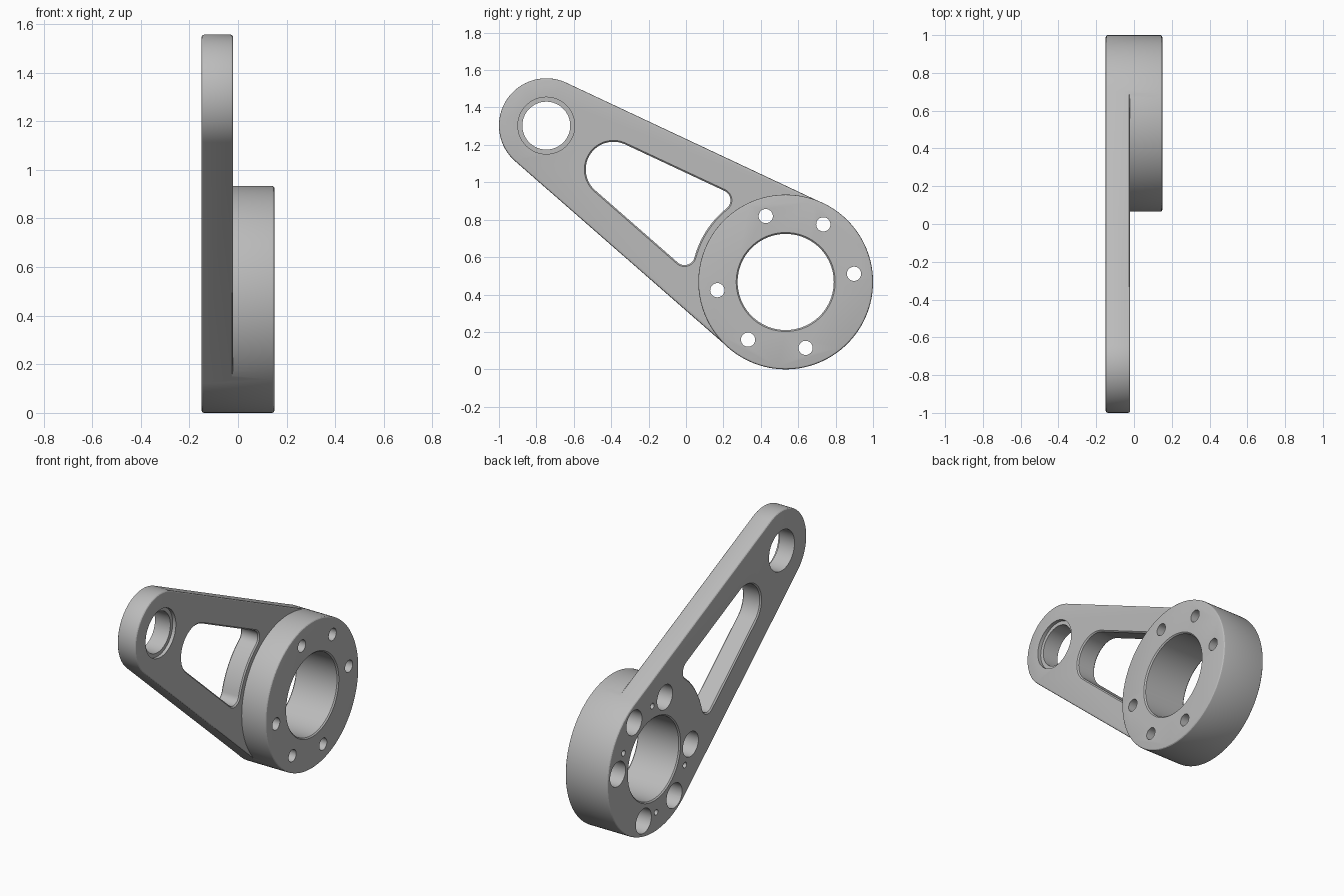
import bpy, bmesh
from math import sin, cos, asin, acos, pi, radians, hypot, atan2

if "Cube" in bpy.data.objects:
    bpy.data.objects.remove(bpy.data.objects["Cube"], do_unlink=True)

# Main layout, in the y-z plane
HUB, HUB_R = (0.533, 0.467), 0.467
TIP, TIP_R = (-0.747, 1.303), 0.253
BACK, ARM_FACE, HUB_FACE = -0.15, -0.02, 0.15
SPAN = hypot(TIP[0] - HUB[0], TIP[1] - HUB[1])
AXIS = atan2(TIP[1] - HUB[1], TIP[0] - HUB[0])
TAPER = asin((HUB_R - TIP_R) / SPAN)
SIDE = pi / 2 - TAPER
EDGE = 0.011

metal = bpy.data.materials.new("light_grey_metal")
metal.use_nodes = True
grey = (0.5, 0.5, 0.5, 1)
metal.diffuse_color = grey
metal.node_tree.nodes["Principled BSDF"].inputs["Base Color"].default_value = grey


def polar(centre, radius, angle):
    return (centre[0] + radius * cos(angle), centre[1] + radius * sin(angle))


def arc(centre, radius, start, end, steps):
    return [polar(centre, radius, start + (end - start) * i / steps)
            for i in range(steps + 1)]


def circle(centre, radius, steps=96):
    return arc(centre, radius, 0, 2 * pi, steps)[:-1]


def arm_outline(grow):
    # Two arcs joined by tangent sides
    return (arc(HUB, HUB_R - 0.001 + grow, AXIS + SIDE, AXIS + 2 * pi - SIDE, 64)
            + arc(TIP, TIP_R + grow, AXIS - SIDE, AXIS + SIDE, 48))


def slot_outline(grow):
    # Round end, two filleted corners and a concave side around the hub
    end_t, end_r, hub_gap, fillet = 1.1, 0.148, 0.505, 0.055
    side_dist = end_r + end_t * sin(TAPER)
    reach = hub_gap + fillet
    turn = SIDE - acos((side_dist - fillet) / reach)
    r = fillet + grow
    return (arc(polar(HUB, end_t, AXIS), end_r + grow, AXIS - SIDE, AXIS + SIDE, 32)
            + arc(polar(HUB, reach, AXIS + turn), r, AXIS + SIDE, AXIS + turn + pi, 14)
            + arc(HUB, hub_gap - grow, AXIS + turn, AXIS - turn, 14)[1:-1]
            + arc(polar(HUB, reach, AXIS - turn), r,
                  AXIS - turn + pi, AXIS + 2 * pi - SIDE, 14))


def loft(name, sections):
    # Skin a stack of matching outlines along x
    bm = bmesh.new()
    rings = [[bm.verts.new((x, y, z)) for y, z in outline] for x, outline in sections]
    for a, b in zip(rings, rings[1:]):
        for i in range(len(a)):
            j = (i + 1) % len(a)
            bm.faces.new((a[i], a[j], b[j], b[i]))
    bm.faces.new(rings[0][::-1])
    bm.faces.new(rings[-1])
    bmesh.ops.recalc_face_normals(bm, faces=bm.faces)
    mesh = bpy.data.meshes.new(name)
    bm.to_mesh(mesh)
    bm.free()
    mesh.materials.append(metal)
    obj = bpy.data.objects.new(name, mesh)
    bpy.context.collection.objects.link(obj)
    return obj


def rounded(name, outline, x0, x1):
    # Solid with softly rounded rims
    steps = [(EDGE * (1 - sin(a)), EDGE * (cos(a) - 1))
             for a in (radians(d) for d in (90, 60, 30, 0))]
    steps = [(EDGE - EDGE * cos(a), EDGE * (sin(a) - 1))
             for a in (radians(d) for d in (0, 30, 60, 90))]
    return loft(name, [(x0 + d, outline(g)) for d, g in steps]
                + [(x1 - d, outline(g)) for d, g in reversed(steps)])


def flared(name, outline, x0, x1):
    # Cutter that breaks the rims of the opening
    e = EDGE * 0.7
    return loft(name, [(x0 - 0.05, outline(e)), (x0, outline(e)), (x0 + e, outline(0)),
                       (x1 - e, outline(0)), (x1, outline(e)), (x1 + 0.05, outline(e))])


def drill(name, centre, profile, steps=40):
    return loft(name, [(x, circle(centre, r, steps)) for x, r in profile])


def combine(target, tool, operation):
    tool.hide_render = True
    mod = target.modifiers.new("cut", "BOOLEAN")
    mod.operation, mod.solver, mod.object = operation, "EXACT", tool
    bpy.context.view_layer.objects.active = target
    bpy.ops.object.modifier_apply(modifier=mod.name)
    bpy.data.objects.remove(tool, do_unlink=True)


# Solid body: thick hub and thin tapered arm
body = rounded("lever_arm", lambda g: circle(HUB, HUB_R + g, 128), BACK, HUB_FACE)
combine(body, rounded("arm", arm_outline, BACK, ARM_FACE), "UNION")

# Hub bore, weight-saving slot and stepped pivot hole
cutters = [
    flared("bore", lambda g: circle(HUB, 0.257 + g), BACK, HUB_FACE),
    flared("slot", slot_outline, BACK, ARM_FACE),
    drill("pivot", TIP, [(-0.2, 0.128), (-0.042, 0.128), (-0.042, 0.152), (0.1, 0.152)], 64),
]
# Counterbored bolt holes and small dowel holes, mirrored about the arm axis
for side in (-1, 1):
    for deg in (40, 90, 140):
        spot = polar(HUB, 0.368, AXIS + side * radians(deg))
        cutters.append(drill("bolt", spot, [(-0.2, 0.078), (0.0, 0.078),
                                            (0.0, 0.038), (0.2, 0.038)]))
    for deg in (60, 120):
        spot = polar(HUB, 0.345, AXIS + side * radians(deg))
        cutters.append(drill("dowel", spot, [(-0.2, 0.018), (-0.05, 0.018)], 20))
for cutter in cutters:
    combine(body, cutter, "DIFFERENCE")

# Smooth walls, crisp rims
bpy.ops.object.select_all(action="DESELECT")
body.select_set(True)
bpy.context.view_layer.objects.active = body
bpy.ops.object.shade_smooth_by_angle(angle=radians(20))
